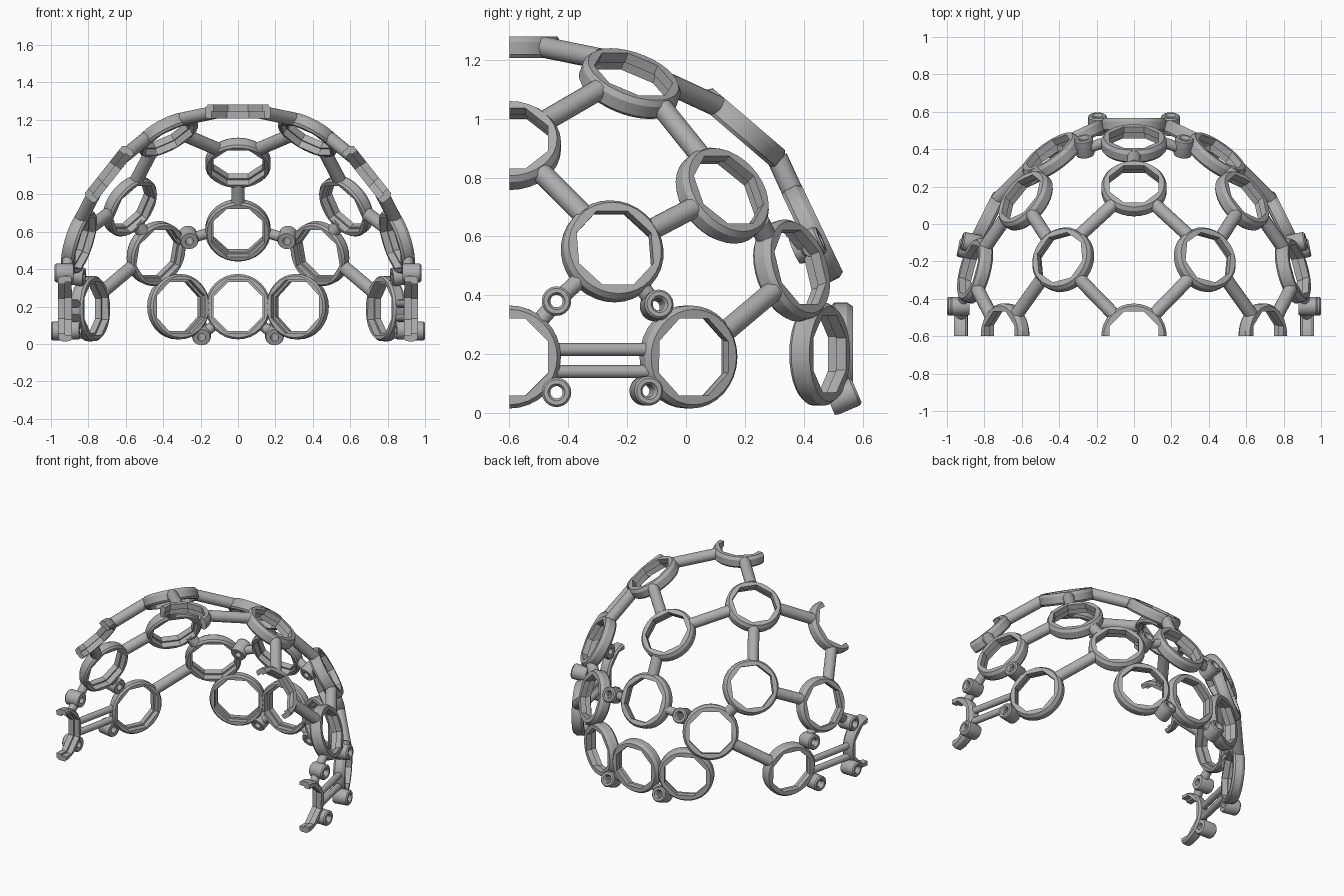
import bpy, bmesh, math
from mathutils import Vector, Matrix

cube = bpy.data.objects.get("Cube")
if cube:
    bpy.data.objects.remove(cube, do_unlink=True)

grey = bpy.data.materials.new("matte grey")
grey.use_nodes = True
COLOUR = (0.42, 0.42, 0.42, 1)
grey.diffuse_color = COLOUR
grey.node_tree.nodes["Principled BSDF"].inputs["Base Color"].default_value = COLOUR

SEG = 32
CUT_Y = -0.6
RIM = 0.157
parts = []


def finish(bm, name):
    bmesh.ops.recalc_face_normals(bm, faces=bm.faces)
    mesh = bpy.data.meshes.new(name)
    bm.to_mesh(mesh)
    bm.free()
    mesh.materials.append(grey)
    ob = bpy.data.objects.new(name, mesh)
    bpy.context.collection.objects.link(ob)
    parts.append(ob)


def frame(centre, n):
    """Matrix whose z axis is n and whose y axis points up."""
    up = Vector((0, 1, 0)) if abs(n.z) > 0.99 else Vector((0, 0, 1))
    up = (up - n * up.dot(n)).normalized()
    m = Matrix((up.cross(n), up, n)).transposed().to_4x4()
    m.translation = centre
    return m


def octagon(r, t):
    e = math.pi / 8
    return r / math.cos((t + e) % (2 * e) - e)


def lathe(name, profile, matrix):
    """Closed profile of (is_octagon, radius, height) swept around z."""
    bm = bmesh.new()
    loops = []
    for is_oct, r, h in profile:
        loop = []
        for i in range(SEG):
            t = math.tau * i / SEG
            d = octagon(r, t) if is_oct else r
            loop.append(bm.verts.new(matrix @ Vector((d * math.cos(t), d * math.sin(t), h))))
        loops.append(loop)
    for k, a in enumerate(loops):
        b = loops[(k + 1) % len(loops)]
        for i in range(SEG):
            j = (i + 1) % SEG
            bm.faces.new((a[i], a[j], b[j], b[i]))
    # trim and cap whatever passes the open front
    res = bmesh.ops.bisect_plane(bm, geom=bm.verts[:] + bm.edges[:] + bm.faces[:],
                                 plane_co=(0, CUT_Y, 0), plane_no=(0, -1, 0), clear_outer=True)
    rim = [e for e in res["geom_cut"] if isinstance(e, bmesh.types.BMEdge)]
    if rim:
        bmesh.ops.holes_fill(bm, edges=rim)
    finish(bm, name)


def rod(name, a, b, r):
    bm = bmesh.new()
    d = b - a
    m = Matrix.Translation((a + b) / 2) @ d.to_track_quat("Z", "Y").to_matrix().to_4x4()
    bmesh.ops.create_cone(bm, cap_ends=True, segments=20, radius1=r, radius2=r,
                          depth=d.length, matrix=m)
    finish(bm, name)


def dome_normal(p):
    return Vector((p.x / 0.865, (p.y + 0.6) / 1.346, (p.z - 0.2) / 1.124)).normalized()


RING = [(False, 0.165, -0.037), (False, 0.175, -0.025), (False, 0.175, 0.018),
        (False, 0.162, 0.037), (True, 0.131, 0.037), (True, 0.131, 0.0),
        (True, 0.142, 0.0), (True, 0.142, -0.037)]
STUD = [(False, 0.046, -0.1), (False, 0.05, -0.09), (False, 0.05, -0.008),
        (False, 0.043, 0.0), (False, 0.029, 0.0), (False, 0.021, -0.012),
        (False, 0.021, -0.1)]

# ring centres; those off the middle line repeat on both sides
RINGS = {
    "back_low": (0, 0.53, 0.2), "back_mid": (0, 0.43, 0.61),
    "back_high": (0, 0.19, 0.97), "crown": (0, -0.6, 1.243),
    "back_corner_low": (0.32, 0.455, 0.2), "back_corner_mid": (0.44, 0.36, 0.485),
    "shoulder": (0.58, 0.125, 0.74), "upper": (0.38, -0.19, 1.12),
    "upper_front": (0.69, -0.6, 0.91), "side_mid": (0.85, -0.25, 0.55),
    "side_low": (0.79, 0.01, 0.19), "side_front_low": (0.925, -0.6, 0.19),
}
STRUTS = [("crown", "upper"), ("upper", "back_high"), ("upper", "upper_front"),
          ("upper", "shoulder"), ("shoulder", "side_mid"), ("side_mid", "upper_front"),
          ("shoulder", "back_corner_mid"), ("back_corner_mid", "side_low")]
# stud: face centre, facing, rings it joins
STUDS = {
    "back_low": ((0.195, 0.58, 0.075), (0, 0.92, 0.39), ("back_low", "back_corner_low")),
    "back_mid": ((0.27, 0.46, 0.59), (0.1, 0.9, 0.4), ("back_mid", "back_corner_mid")),
    "side_upper_front": ((0.98, -0.44, 0.38), (1, 0, 0), ("side_mid", "side_front_low")),
    "side_upper_back": ((0.92, -0.09, 0.37), (0.97, 0.2, 0.1), ("side_mid", "side_low")),
    "side_lower_front": ((1.0, -0.44, 0.07), (1, 0, 0), ("side_front_low",)),
    "side_lower_back": ((0.94, -0.125, 0.075), (0.97, 0.2, 0), ("side_low",)),
}


def place(key, s):
    x, y, z = RINGS[key]
    return Vector((x * s, y, z))


def rim_point(key, s, target, reach=RIM):
    """Point on a ring's rim towards the target."""
    c = place(key, s)
    n = dome_normal(c)
    d = target - c
    return c + (d - n * d.dot(n)).normalized() * reach


for s, side in ((1, "left"), (-1, "right")):
    for key, p in RINGS.items():
        if p[0] == 0 and s < 0:
            continue
        c = place(key, s)
        label = key + "_ring" + ("" if p[0] == 0 else "_" + side)
        lathe(label, RING, frame(c, dome_normal(c)))
    for a, b in STRUTS:
        rod(f"{a}_to_{b}_strut_{side}", rim_point(a, s, place(b, s)),
            rim_point(b, s, place(a, s)), 0.036)
    # mounting studs with their short webs
    for key, (p, n, joined) in STUDS.items():
        c = Vector((p[0] * s, p[1], p[2]))
        n = Vector((n[0] * s, n[1], n[2])).normalized()
        lathe(f"{key}_stud_{side}", STUD, frame(c, n))
        root = c - n * 0.068
        for r in joined:
            a = rim_point(r, s, root)
            rod(f"{key}_web_{r}_{side}", a, root + (a - root).normalized() * 0.034, 0.028)
    # twin side bars
    for z, bar in ((0.215, "upper"), (0.14, "lower")):
        a = rim_point("side_low", s, Vector((0.925 * s, -0.6, z)))
        b = rim_point("side_front_low", s, Vector((0.79 * s, 0, z)))
        a.z = b.z = z
        rod(f"{bar}_side_bar_{side}", a, b, 0.022)

# central strut down the back
rod("back_strut", rim_point("back_high", 1, place("back_mid", 1)),
    rim_point("back_mid", 1, place("back_high", 1)), 0.036)

bpy.ops.object.select_all(action="DESELECT")
for ob in parts:
    ob.select_set(True)
bpy.context.view_layer.objects.active = parts[0]
bpy.ops.object.shade_smooth_by_angle(angle=math.radians(30))
